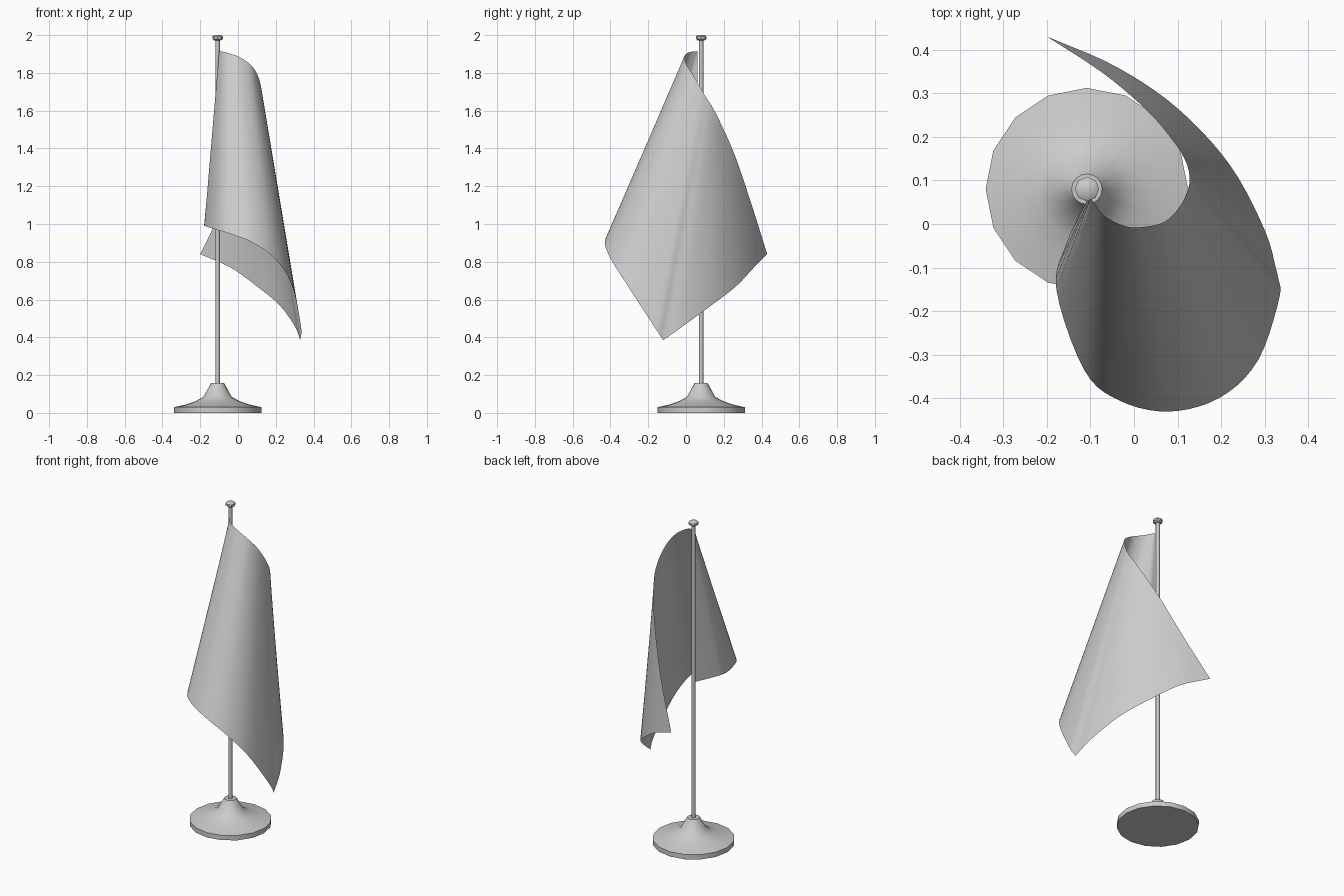
import bpy, bmesh, math
from mathutils import Vector

if "Cube" in bpy.data.objects:
    bpy.data.objects.remove(bpy.data.objects["Cube"])

PX, PY = -0.108, 0.08  # pole axis

grey = bpy.data.materials.new("light grey")
grey.diffuse_color = (0.6, 0.6, 0.6, 1)
grey.use_nodes = True
grey.node_tree.nodes["Principled BSDF"].inputs["Base Color"].default_value = grey.diffuse_color


def make_object(name, bm, angle):
    mesh = bpy.data.meshes.new(name)
    bm.to_mesh(mesh)
    bm.free()
    mesh.materials.append(grey)
    ob = bpy.data.objects.new(name, mesh)
    bpy.context.collection.objects.link(ob)
    bpy.ops.object.select_all(action='DESELECT')
    bpy.context.view_layer.objects.active = ob
    ob.select_set(True)
    bpy.ops.object.shade_smooth_by_angle(angle=math.radians(angle))
    return ob


def lathe(name, profile, sides, angle=40):
    """Revolve (radius, height) points around the pole axis and cap the ends."""
    bm = bmesh.new()
    rings = []
    for r, z in profile:
        rings.append([bm.verts.new((PX + r * math.cos(math.tau * i / sides),
                                    PY + r * math.sin(math.tau * i / sides), z))
                      for i in range(sides)])
    for a, b in zip(rings, rings[1:]):
        for i in range(sides):
            j = (i + 1) % sides
            bm.faces.new((a[i], a[j], b[j], b[i]))
    bm.faces.new(rings[0][::-1])
    bm.faces.new(rings[-1])
    return make_object(name, bm, angle)


def spline(points, steps):
    """Smooth curve through the points."""
    p = [Vector(q) for q in points]
    p = [2 * p[0] - p[1]] + p + [2 * p[-1] - p[-2]]
    out = []
    for a, b, c, d in zip(p, p[1:], p[2:], p[3:]):
        for k in range(steps):
            t = k / steps
            out.append(0.5 * (2 * b + (c - a) * t + (2 * a - 5 * b + 4 * c - d) * t * t
                              + (3 * b - a - 3 * c + d) * t ** 3))
    return out + [p[-2]]


# Stand and pole
lathe("base", [(0.232, 0), (0.232, 0.03), (0.165, 0.045), (0.115, 0.063),
               (0.075, 0.085), (0.035, 0.157)], 16)
lathe("pole", [(0.012, -0.0005), (0.012, 1.98)], 8, 50)
lathe("finial", [(0.018, 1.972), (0.028, 1.98), (0.028, 1.993), (0.018, 2.0)], 8)

# Flag edges: hoist along the pole, top, bottom and fly
hoist_low, hoist_top = (-0.104, 0.062, 0.99), (-0.1, 0.06, 1.915)
top = [hoist_top, (-.07, .02, 1.91), (-.02, -.005, 1.895), (.02, -.007, 1.877),
       (.07, .005, 1.84), (.105, .04, 1.785), (.124, .08, 1.715), (.127, .11, 1.665),
       (.118, .145, 1.61), (.09, .19, 1.52), (.03, .26, 1.36), (-.07, .345, 1.11),
       (-.2, .43, .84)]
bottom = [hoist_low, (-.155, -.045, .992), (-.178, -.15, .99), (-.114, -.335, .97),
          (-.033, -.405, .945), (.08, -.43, .90), (.197, -.398, .815),
          (.284, -.313, .68), (.333, -.17, .46), (.33, -.12, .385)]
fly = [bottom[-1], (.3, -.015, .46), (.22, .135, .57), (.1, .265, .67),
       (-.04, .36, .77), top[-1]]

# Flag: straight rulings run from hoist and top to bottom and fly
STEPS, ROWS = 5, 16
hoist = [Vector(hoist_low).lerp(Vector(hoist_top), i / (2 * STEPS)) for i in range(2 * STEPS)]
upper = hoist + spline(top, STEPS)
lower = spline(bottom, STEPS)[:-1] + spline(fly, STEPS)
bm = bmesh.new()
grid = [[bm.verts.new(a.lerp(b, r / ROWS)) for r in range(ROWS + 1)]
        for a, b in zip(upper, lower)]
for a, b in zip(grid, grid[1:]):
    for r in range(ROWS):
        bm.faces.new((a[r], a[r + 1], b[r + 1], b[r]))
bmesh.ops.remove_doubles(bm, verts=bm.verts, dist=0.0005)
make_object("flag", bm, 60)
